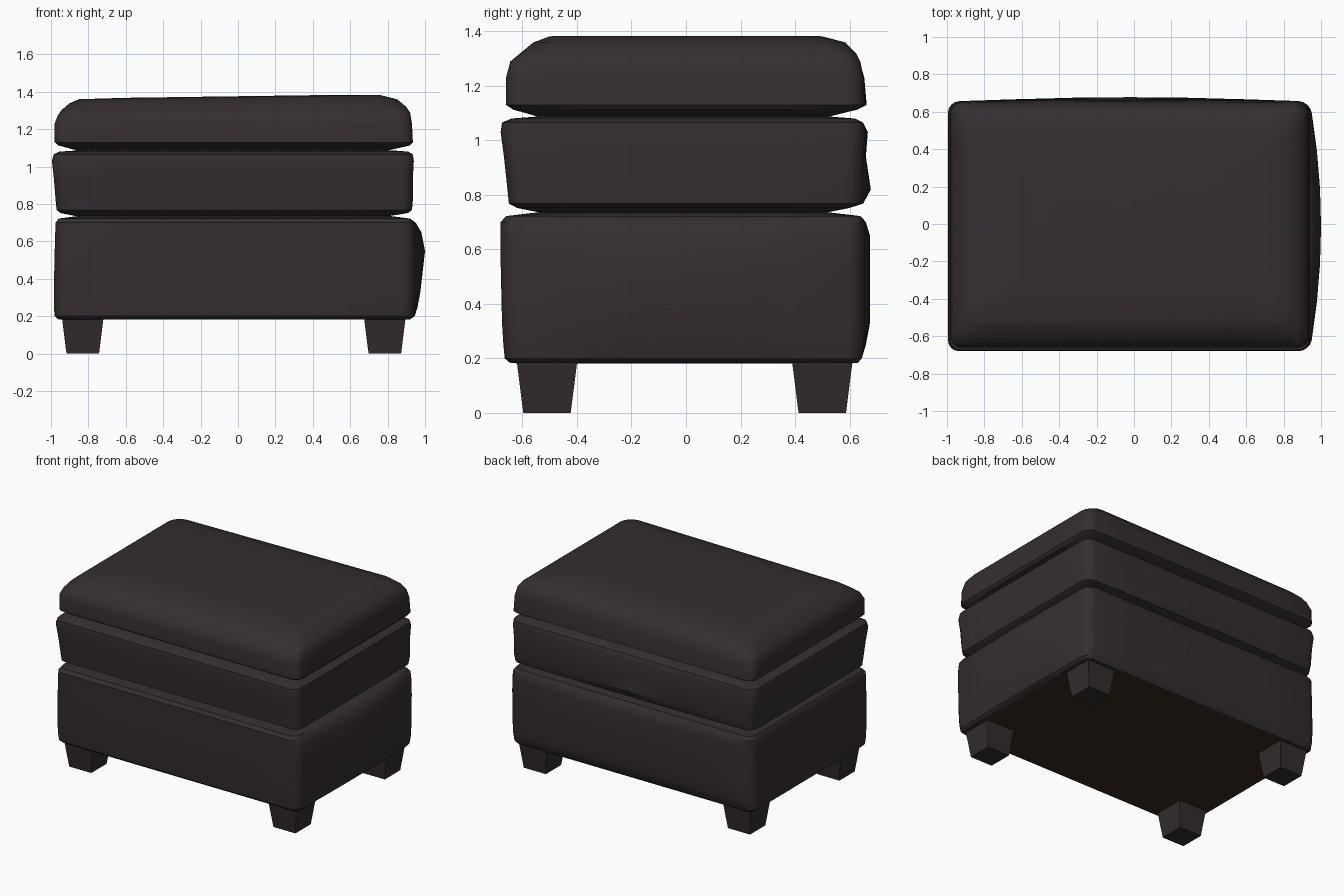
import bpy, bmesh, math

if "Cube" in bpy.data.objects:
    bpy.data.objects.remove(bpy.data.objects["Cube"])


def material(name, rgb):
    m = bpy.data.materials.new(name)
    m.diffuse_color = (*rgb, 1)
    m.use_nodes = True
    m.node_tree.nodes["Principled BSDF"].inputs["Base Color"].default_value = m.diffuse_color
    return m


LEATHER = material("dark brown leather", (0.036, 0.027, 0.027))
LINING = material("brown underside lining", (0.040, 0.024, 0.015))
WOOD = material("dark leg wood", (0.033, 0.025, 0.026))


def ring(z, x0, x1, y0, y1, r, bulge_x=0, bulge_y=0, tilt=0):
    """Rounded rectangle; right and back sides can swell outwards."""
    pts = []
    corners = [(x1 - r, y1 - r, 0), (x0 + r, y1 - r, 90),
               (x0 + r, y0 + r, 180), (x1 - r, y0 + r, 270)]
    for i, (cx, cy, a0) in enumerate(corners):
        for k in range(5):
            a = math.radians(a0 + k * 22.5)
            pts.append((cx + r * math.cos(a), cy + r * math.sin(a)))
        nx, ny, na = corners[(i + 1) % 4]
        a, b = math.radians(a0 + 90), math.radians(na)
        p = pts[-1]
        q = (nx + r * math.cos(b), ny + r * math.sin(b))
        for k in range(1, 6):
            t = k / 6
            pts.append((p[0] + (q[0] - p[0]) * t, p[1] + (q[1] - p[1]) * t))
    mx, my = (x0 + x1) / 2, (y0 + y1) / 2
    out = []
    for x, y in pts:
        u, v = (x - mx) / (x1 - mx), (y - my) / (y1 - my)
        dx = bulge_x * (1 - v * v) if u > 0.9 else 0
        dy = bulge_y * (1 - u * u) if v > 0.9 else 0
        out.append((x + dx, y + dy, z + tilt * x))
    return out


def loft(name, rings, mats, smooth=True):
    """Skin stacked rings, bottom to top; the bottom cap takes the last material."""
    bm = bmesh.new()
    loops = [[bm.verts.new(p) for p in r] for r in rings]
    n = len(loops[0])
    for a, b in zip(loops, loops[1:]):
        for i in range(n):
            j = (i + 1) % n
            bm.faces.new((a[i], a[j], b[j], b[i]))
    bm.faces.new(loops[-1])
    cap = bm.faces.new(loops[0][::-1])
    cap.material_index = len(mats) - 1
    bmesh.ops.recalc_face_normals(bm, faces=bm.faces)
    me = bpy.data.meshes.new(name)
    bm.to_mesh(me)
    bm.free()
    for m in mats:
        me.materials.append(m)
    ob = bpy.data.objects.new(name, me)
    bpy.context.collection.objects.link(ob)
    if smooth:
        bpy.ops.object.select_all(action='DESELECT')
        ob.select_set(True)
        bpy.context.view_layer.objects.active = ob
        bpy.ops.object.shade_smooth_by_angle(angle=math.radians(35))
    return ob


# base box, swelling on its right side, with a brown lining below
loft("base", [
    ring(0.182, -0.93, 0.88, -0.62, 0.61, 0.05),
    ring(0.183, -0.96, 0.92, -0.645, 0.63, 0.05),
    ring(0.20, -0.98, 0.935, -0.665, 0.645, 0.06, 0.01),
    ring(0.25, -0.985, 0.94, -0.67, 0.65, 0.06, 0.02, 0.01),
    ring(0.33, -0.985, 0.94, -0.675, 0.655, 0.06, 0.035, 0.02),
    ring(0.55, -0.98, 0.94, -0.68, 0.655, 0.06, 0.06, 0.02),
    ring(0.65, -0.977, 0.94, -0.68, 0.655, 0.06, 0.04, 0.02),
    ring(0.70, -0.975, 0.935, -0.68, 0.655, 0.06, 0.015, 0.005),
    ring(0.722, -0.96, 0.92, -0.66, 0.64, 0.06),
    ring(0.735, -0.86, 0.82, -0.55, 0.53, 0.06),
], [LEATHER, LINING])

# middle cushion
loft("middle_cushion", [
    ring(0.734, -0.86, 0.80, -0.53, 0.51, 0.06),
    ring(0.752, -0.95, 0.91, -0.62, 0.60, 0.06),
    ring(0.768, -0.97, 0.93, -0.65, 0.64, 0.06, 0, 0.01),
    ring(0.82, -0.975, 0.935, -0.655, 0.65, 0.06, 0, 0.028),
    ring(0.94, -0.985, 0.935, -0.668, 0.65, 0.06, 0, 0.01),
    ring(1.03, -0.995, 0.94, -0.68, 0.655, 0.06, 0, 0.012),
    ring(1.065, -0.985, 0.935, -0.675, 0.65, 0.06),
    ring(1.08, -0.955, 0.91, -0.64, 0.62, 0.06),
    ring(1.087, -0.85, 0.82, -0.55, 0.53, 0.06),
], [LEATHER])

# top cushion with a softly crowned seat
loft("top_cushion", [
    ring(1.086, -0.86, 0.80, -0.54, 0.52, 0.06),
    ring(1.113, -0.96, 0.92, -0.635, 0.63, 0.06),
    ring(1.13, -0.98, 0.935, -0.66, 0.655, 0.06, 0, 0.008),
    ring(1.23, -0.98, 0.93, -0.66, 0.65, 0.06, 0, 0.004),
    ring(1.28, -0.965, 0.92, -0.645, 0.64, 0.07, 0, 0, 0.01),
    ring(1.31, -0.945, 0.90, -0.61, 0.625, 0.08, 0, 0, 0.01),
    ring(1.35, -0.90, 0.85, -0.56, 0.585, 0.09, 0, 0, 0.012),
    ring(1.372, -0.85, 0.76, -0.50, 0.50, 0.09, 0, 0, 0.014),
    ring(1.376, -0.60, 0.50, -0.30, 0.30, 0.06, 0, 0, 0.014),
], [LEATHER])

# four tapered square legs
for side, x in (("left", -0.83), ("right", 0.785)):
    for end, y in (("front", -0.51), ("back", 0.50)):
        quads = [[(x + sx * h, y + sy * h, z) for sx, sy in
                  ((1, 1), (-1, 1), (-1, -1), (1, -1))]
                 for z, h in ((0, 0.087), (0.19, 0.111))]
        loft(f"{end}_{side}_leg", quads, [WOOD], smooth=False)
